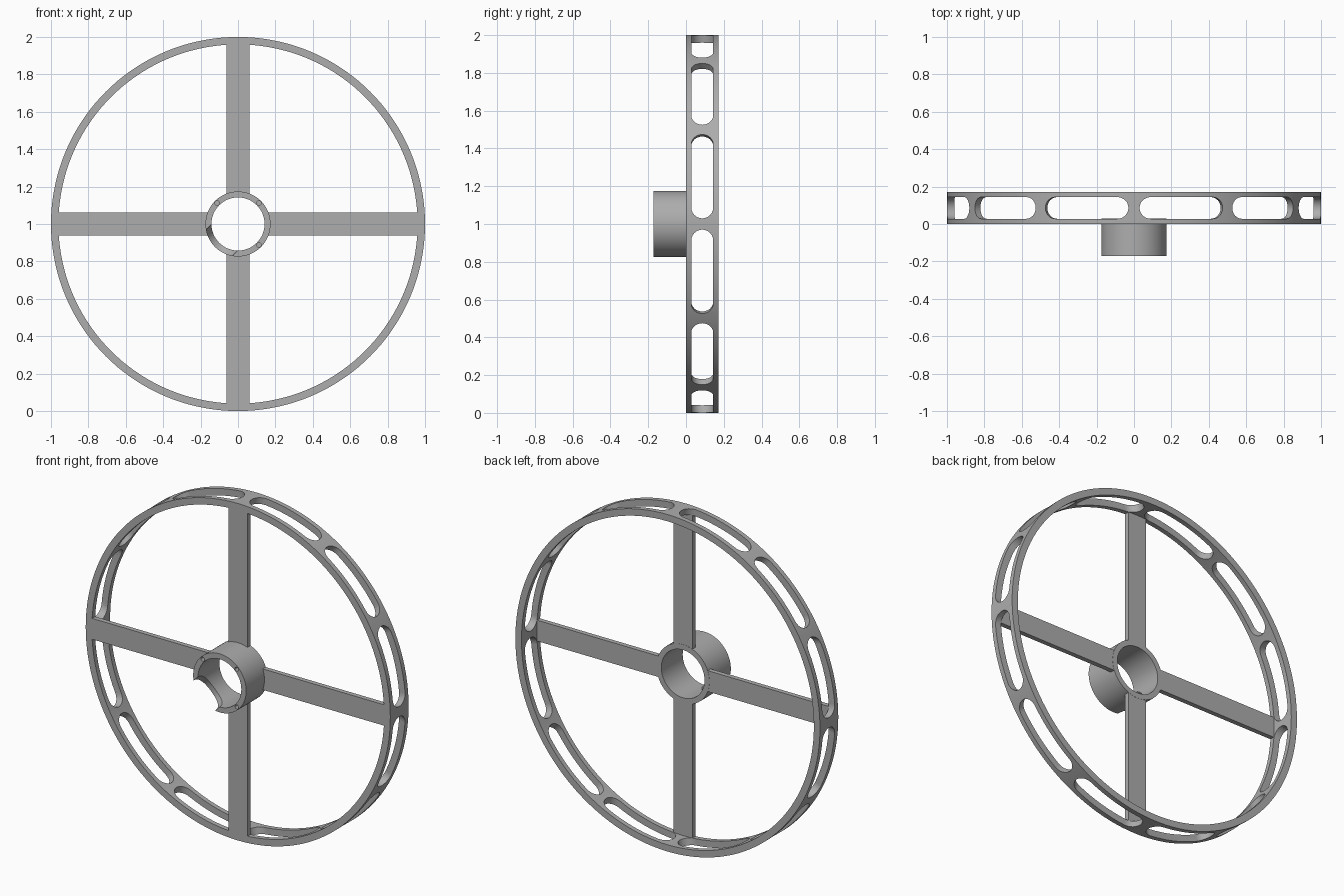
import bpy
import bmesh
import math
from mathutils import Matrix, Vector

if "Cube" in bpy.data.objects:
    bpy.data.objects.remove(bpy.data.objects["Cube"], do_unlink=True)

CENTRE = Vector((0, 0, 1))
DEPTH = 0.172      # rim depth and hub projection
PLATE = 0.028      # spoke thickness

grey = bpy.data.materials.new("plain grey")
grey.use_nodes = True
grey.diffuse_color = (0.42, 0.42, 0.42, 1)
grey.node_tree.nodes["Principled BSDF"].inputs["Base Color"].default_value = grey.diffuse_color


def make_object(name, bm):
    bmesh.ops.recalc_face_normals(bm, faces=bm.faces)
    mesh = bpy.data.meshes.new(name)
    bm.to_mesh(mesh)
    bm.free()
    mesh.materials.append(grey)
    obj = bpy.data.objects.new(name, mesh)
    bpy.context.collection.objects.link(obj)
    return obj


def ring(name, inner, outer, y0, y1, steps):
    """Square-edged ring around the wheel axis (y)."""
    bm = bmesh.new()
    profile = [(inner, y0), (outer, y0), (outer, y1), (inner, y1)]
    loops = []
    for i in range(steps):
        a = math.tau * i / steps
        loops.append([bm.verts.new((r * math.cos(a), y, 1 + r * math.sin(a))) for r, y in profile])
    for i in range(steps):
        a, b = loops[i], loops[(i + 1) % steps]
        for j in range(4):
            k = (j + 1) % 4
            bm.faces.new((a[j], a[k], b[k], b[j]))
    return make_object(name, bm)


def add_prism(bm, outline, matrix, height):
    """Extrude a flat outline along its local z, placed by matrix."""
    low = [bm.verts.new(matrix @ Vector((x, y, 0))) for x, y in outline]
    high = [bm.verts.new(matrix @ Vector((x, y, height))) for x, y in outline]
    bm.faces.new(low[::-1])
    bm.faces.new(high)
    n = len(outline)
    for i in range(n):
        j = (i + 1) % n
        bm.faces.new((low[i], low[j], high[j], high[i]))


def circle(radius, steps, x=0.0, y=0.0):
    return [(x + radius * math.cos(math.tau * i / steps),
             y + radius * math.sin(math.tau * i / steps)) for i in range(steps)]


def stadium(half_length, radius, steps=12):
    """Slot outline with round ends, long in local x."""
    pts = []
    for side in (1, -1):
        for i in range(steps + 1):
            a = -math.pi / 2 + math.pi * i / steps
            pts.append((side * (half_length - radius + radius * math.cos(a)),
                        side * radius * math.sin(a)))
    return pts


def radial(angle, distance, y):
    """Frame whose z points outward at angle, x is tangent, y is the axle."""
    out = Vector((math.cos(angle), 0, math.sin(angle)))
    tangent = Vector((0, 1, 0)).cross(out)
    frame = Matrix((tangent, Vector((0, 1, 0)), out)).transposed().to_4x4()
    return Matrix.Translation(CENTRE + out * distance + Vector((0, y, 0))) @ frame


def boolean(target, other, operation):
    mod = target.modifiers.new(operation.lower(), "BOOLEAN")
    mod.operation = operation
    mod.solver = "EXACT"
    mod.object = other
    bpy.context.view_layer.objects.active = target
    bpy.ops.object.modifier_apply(modifier=mod.name)
    bpy.data.objects.remove(other, do_unlink=True)


# Rim with twelve round-ended slots
rim = ring("rim_and_spokes", 0.96, 1.0, 0, DEPTH, 144)
bm = bmesh.new()
for i in range(12):
    add_prism(bm, stadium(0.23, 0.058), radial(math.radians(15 + 30 * i), 0.8, DEPTH / 2), 0.4)
boolean(rim, make_object("slot_cutter", bm), "DIFFERENCE")

# Four flat spokes flush with the front of the rim
for i in range(4):
    bm = bmesh.new()
    corners = [(-0.062, 0), (0.062, 0), (0.062, PLATE), (-0.062, PLATE)]
    add_prism(bm, corners, radial(math.pi / 2 * i, 0.16, 0), 0.825)
    boolean(rim, make_object("spoke", bm), "UNION")

# Hub tube projecting to the front
hub = ring("hub", 0.142, 0.174, -DEPTH, PLATE + 0.001, 72)

# Round notch in the lower right of the hub
bm = bmesh.new()
add_prism(bm, circle(0.1, 40), radial(math.radians(225), 0.05, -DEPTH), 0.2)
boolean(hub, make_object("notch_cutter", bm), "DIFFERENCE")

# Three blind screw holes in the hub face
for i in range(3):
    a = math.radians(-45 + 90 * i)
    bm = bmesh.new()
    turn = Matrix.Translation((0, -DEPTH - 0.02, 1)) @ Matrix.Rotation(-math.pi / 2, 4, "X")
    hole = circle(0.012, 16, 0.158 * math.cos(a), -0.158 * math.sin(a))
    add_prism(bm, hole, turn, 0.12)
    boolean(hub, make_object("screw_hole_cutter", bm), "DIFFERENCE")

# Smooth curved walls, crisp edges
for obj in (rim, hub):
    bpy.ops.object.select_all(action="DESELECT")
    obj.select_set(True)
    bpy.context.view_layer.objects.active = obj
    bpy.ops.object.shade_smooth_by_angle(angle=math.radians(30))
